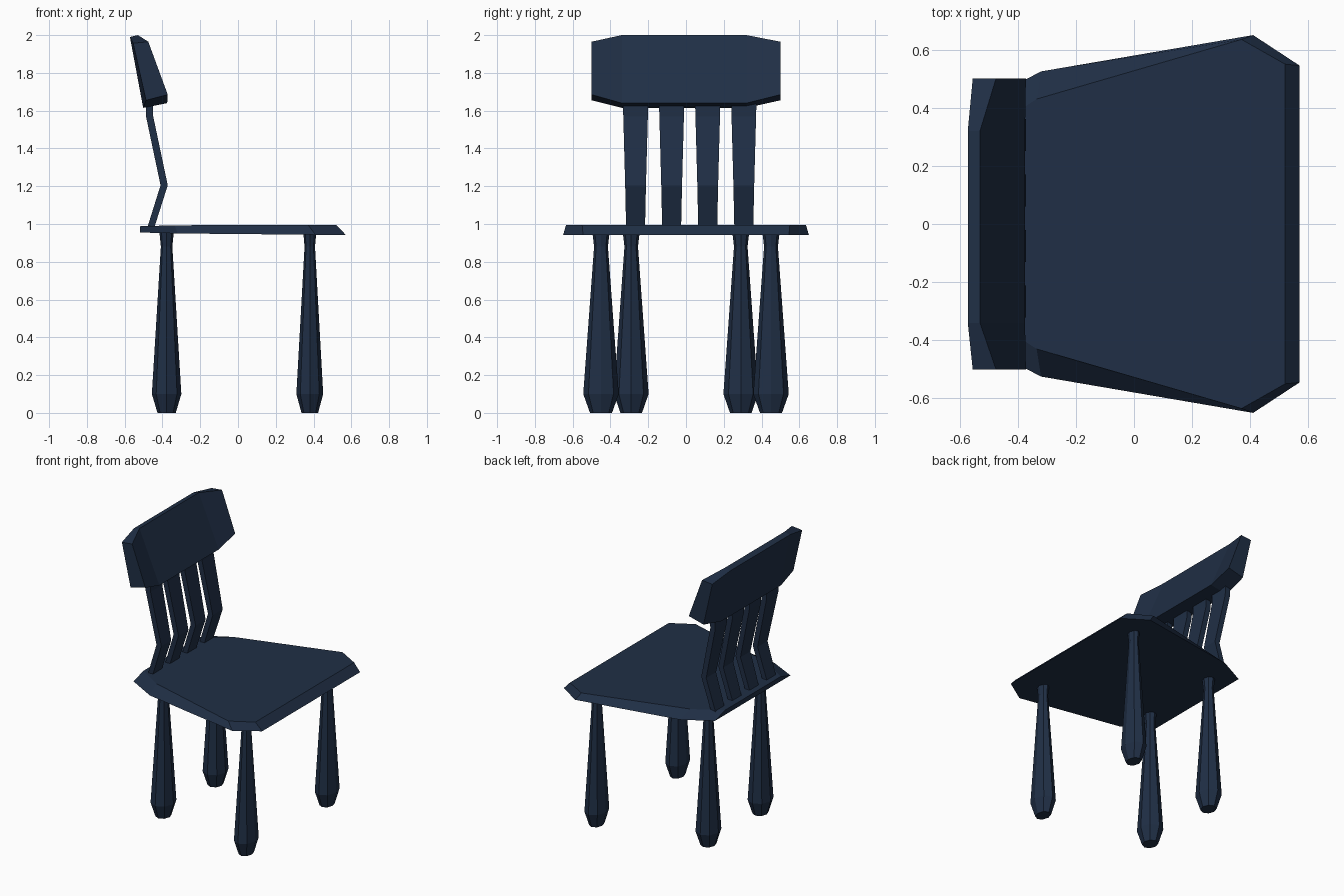
import bpy
from math import cos, sin, pi

if "Cube" in bpy.data.objects:
    bpy.data.objects.remove(bpy.data.objects["Cube"])

navy = bpy.data.materials.new("navy_paint")
navy.diffuse_color = (0.014, 0.028, 0.06, 1)
navy.use_nodes = True
navy.node_tree.nodes["Principled BSDF"].inputs["Base Color"].default_value = navy.diffuse_color


def loft(name, rings):
    """Skin a closed, flat-faced solid through rings of equal point count."""
    n = len(rings[0])
    verts = [p for ring in rings for p in ring]
    faces = [tuple(range(n))[::-1],
             tuple(range(n * (len(rings) - 1), n * len(rings)))]
    for r in range(len(rings) - 1):
        for i in range(n):
            j = (i + 1) % n
            faces.append((r * n + i, r * n + j, (r + 1) * n + j, (r + 1) * n + i))
    mesh = bpy.data.meshes.new(name)
    mesh.from_pydata(verts, [], faces)
    mesh.materials.append(navy)
    obj = bpy.data.objects.new(name, mesh)
    bpy.context.collection.objects.link(obj)
    # consistent outward normals
    bpy.context.view_layer.objects.active = obj
    obj.select_set(True)
    bpy.ops.object.mode_set(mode='EDIT')
    bpy.ops.mesh.select_all(action='SELECT')
    bpy.ops.mesh.normals_make_consistent(inside=False)
    bpy.ops.object.mode_set(mode='OBJECT')
    obj.select_set(False)
    return obj


def outline(half):
    """Mirror half an (x, y, z) outline across y = 0."""
    return half + [(x, -y, z) for x, y, z in reversed(half)]


# Seat: wide bevelled slab, narrower at the back
seat_bottom = [(-0.52, 0.42, 0.955), (-0.32, 0.525, 0.95),
               (0.41, 0.65, 0.943), (0.57, 0.545, 0.943)]
seat_top = [(-0.52, 0.31, 0.988), (-0.335, 0.43, 0.993),
            (0.37, 0.635, 0.996), (0.52, 0.55, 0.996)]
loft("seat", [outline(seat_bottom), outline(seat_top)])

# Legs: faceted clubs, thick near the floor with a thin neck
leg_profile = [(0, 0.62), (0.1, 1.0), (0.88, 0.39), (0.96, 0.49)]
SIDES = 8


def leg(name, x, y, rx, ry):
    loft(name, [[(x + rx * s * cos(2 * pi * i / SIDES),
                  y + ry * s * sin(2 * pi * i / SIDES), z)
                 for i in range(SIDES)] for z, s in leg_profile])


for side, label in ((-1, "left"), (1, "right")):
    leg("front_leg_" + label, 0.38, side * 0.45, 0.071, 0.094)
    leg("back_leg_" + label, -0.378, side * 0.29, 0.078, 0.092)

# Slats: bent boards widening upwards; (z, back x, front x, half width)
slat_profile = [(0.975, -0.482, -0.445, 0.050), (1.205, -0.410, -0.372, 0.055),
                (1.57, -0.487, -0.449, 0.065), (1.68, -0.487, -0.449, 0.068)]
for k in range(4):
    y = -0.267 + 0.191 * k
    loft(f"back_slat_{k + 1}",
         [[(b, y - w, z), (f, y - w, z), (f, y + w, z), (b, y + w, z)]
          for z, b, f, w in slat_profile])

# Top rail: leaning block with tapered ends; section points are (x, z)
end = [(-0.555, 1.957), (-0.475, 1.965), (-0.372, 1.685), (-0.487, 1.655)]
middle = [(-0.572, 1.99), (-0.53, 2.0), (-0.375, 1.64), (-0.502, 1.615)]
loft("top_rail", [[(x, y, z) for x, z in section] for y, section in
                  ((-0.5, end), (-0.34, middle), (0.32, middle), (0.5, end))])
